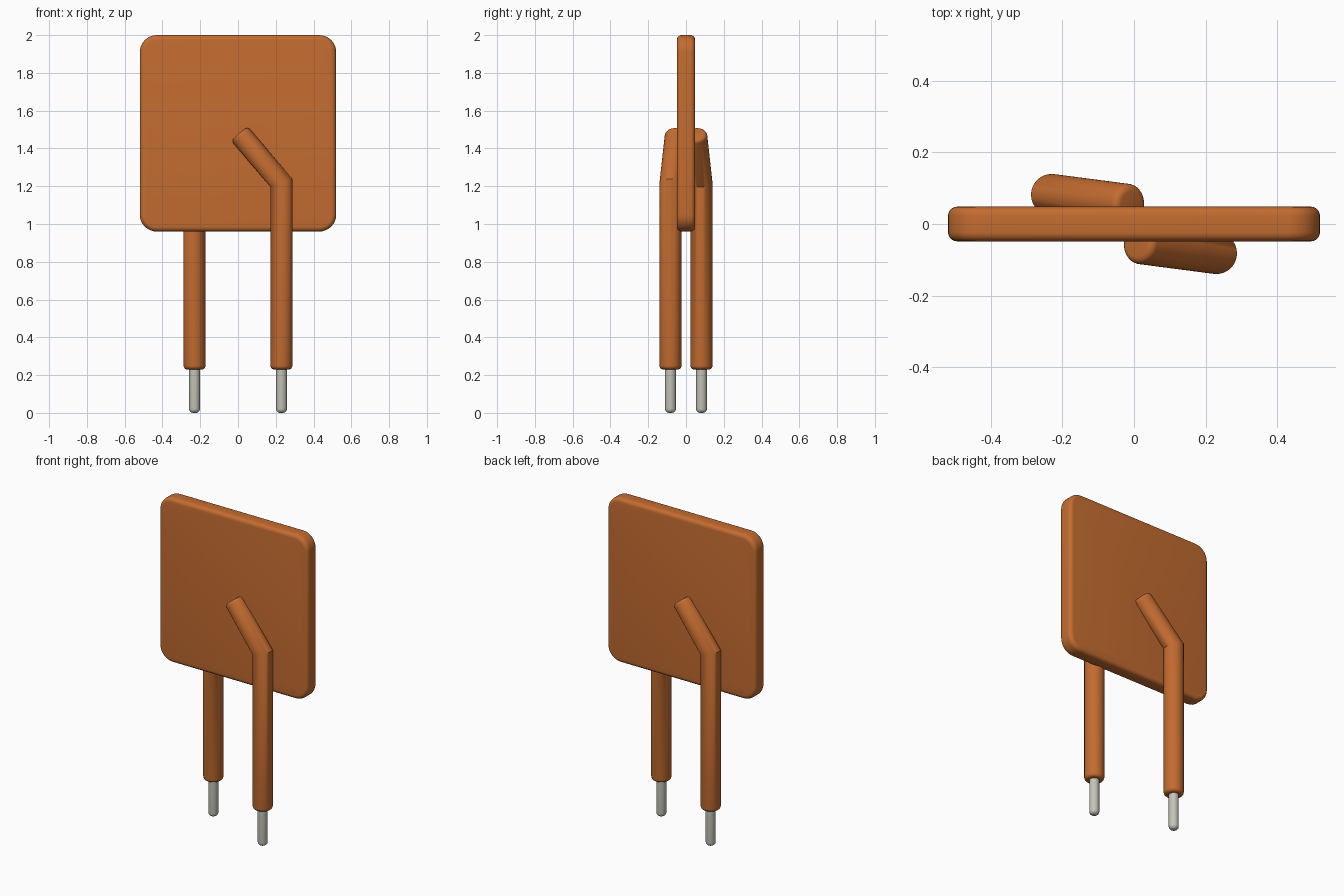
import bpy, bmesh, math
from mathutils import Vector

if "Cube" in bpy.data.objects:
    bpy.data.objects.remove(bpy.data.objects["Cube"], do_unlink=True)


def make_material(name, color):
    mat = bpy.data.materials.new(name)
    mat.use_nodes = True
    mat.diffuse_color = color
    bsdf = mat.node_tree.nodes["Principled BSDF"]
    bsdf.inputs["Base Color"].default_value = color
    bsdf.inputs["Roughness"].default_value = 0.5
    return mat


orange = make_material("orange coating", (0.55, 0.15, 0.03, 1))
metal = make_material("bare metal", (0.56, 0.55, 0.48, 1))


def finish(name, bm, mat):
    bmesh.ops.recalc_face_normals(bm, faces=bm.faces)
    mesh = bpy.data.meshes.new(name)
    bm.to_mesh(mesh)
    bm.free()
    mesh.materials.append(mat)
    obj = bpy.data.objects.new(name, mesh)
    bpy.context.collection.objects.link(obj)
    bpy.ops.object.select_all(action="DESELECT")
    obj.select_set(True)
    bpy.context.view_layer.objects.active = obj
    bpy.ops.object.shade_smooth_by_angle(angle=math.radians(35))
    return obj


SEGMENTS = 32
CIRCLE = [Vector((math.cos(a), math.sin(a), 0))
          for a in (2 * math.pi * i / SEGMENTS for i in range(SEGMENTS))]


def skin(name, rings, mat):
    """Join successive rings of points into a closed tube."""
    bm = bmesh.new()
    loops = [[bm.verts.new(p) for p in ring] for ring in rings]
    for a, b in zip(loops, loops[1:]):
        for i in range(SEGMENTS):
            j = (i + 1) % SEGMENTS
            bm.faces.new((a[i], a[j], b[j], b[i]))
    bm.faces.new(loops[0])
    bm.faces.new(loops[-1])
    return finish(name, bm, mat)


def fillet(radius, f, steps=5):
    """Distance from the tip and ring radius along a rounded end."""
    angles = [math.pi / 2 * i / steps for i in range(steps + 1)]
    return [(f * (1 - math.cos(a)), radius - f + f * math.sin(a)) for a in angles]


def bent_lead(name, foot, bend, tip, radius, f, mat, turn):
    """Straight leg mitred into a slanted arm, both ends rounded."""
    up = Vector((0, 0, 1))
    arm = (tip - bend).normalized()
    miter = (up + arm).normalized()
    rings = [[foot + up * h + c * r for c in CIRCLE] for h, r in fillet(radius, f)]
    joint = []
    for c in CIRCLE:
        offset = c * radius
        joint.append(bend + offset - up * (offset.dot(miter) / up.dot(miter)))
    rings.append(joint)
    # carry the joint outline along the arm to square, rounded tip rings
    around = [(p - bend - arm * (p - bend).dot(arm)) / radius for p in joint]
    for h, r in reversed(fillet(radius, f)):
        rings.append([tip - arm * h + d * r for d in around])
    obj = skin(name, rings, mat)
    obj.rotation_euler.z = turn


def pin(name, foot, height, radius, f, mat, turn):
    rings = [[foot + Vector((0, 0, h)) + c * r for c in CIRCLE]
             for h, r in fillet(radius, f) + [(height, radius)]]
    obj = skin(name, rings, mat)
    obj.rotation_euler.z = turn


# Flat square body with rounded corners and softened rims
bm = bmesh.new()
bmesh.ops.create_cube(bm, size=1)
for v in bm.verts:
    v.co = Vector((v.co.x * 1.04, v.co.y * 0.097, 1.48 + v.co.z * 1.04))
corners = [e for e in bm.edges
           if abs(e.verts[0].co.y - e.verts[1].co.y) > 0.05]
bmesh.ops.bevel(bm, geom=corners, offset=0.09, segments=8, profile=0.5,
                affect="EDGES")
rims = [e for e in bm.edges
        if abs(e.verts[0].co.y - e.verts[1].co.y) < 0.001]
bmesh.ops.bevel(bm, geom=rims, offset=0.025, segments=5, profile=0.5,
                affect="EDGES")
finish("body", bm, orange)

# Two identical leads, half a turn apart
for side, turn in (("front", 0), ("back", math.pi)):
    bent_lead(side + "_lead", Vector((0.23, -0.082, 0.23)),
              Vector((0.23, -0.082, 1.217)), Vector((0.008, -0.053, 1.478)),
              0.058, 0.02, orange, turn)
    pin(side + "_pin", Vector((0.23, -0.082, 0)), 0.26, 0.029, 0.022, metal, turn)
